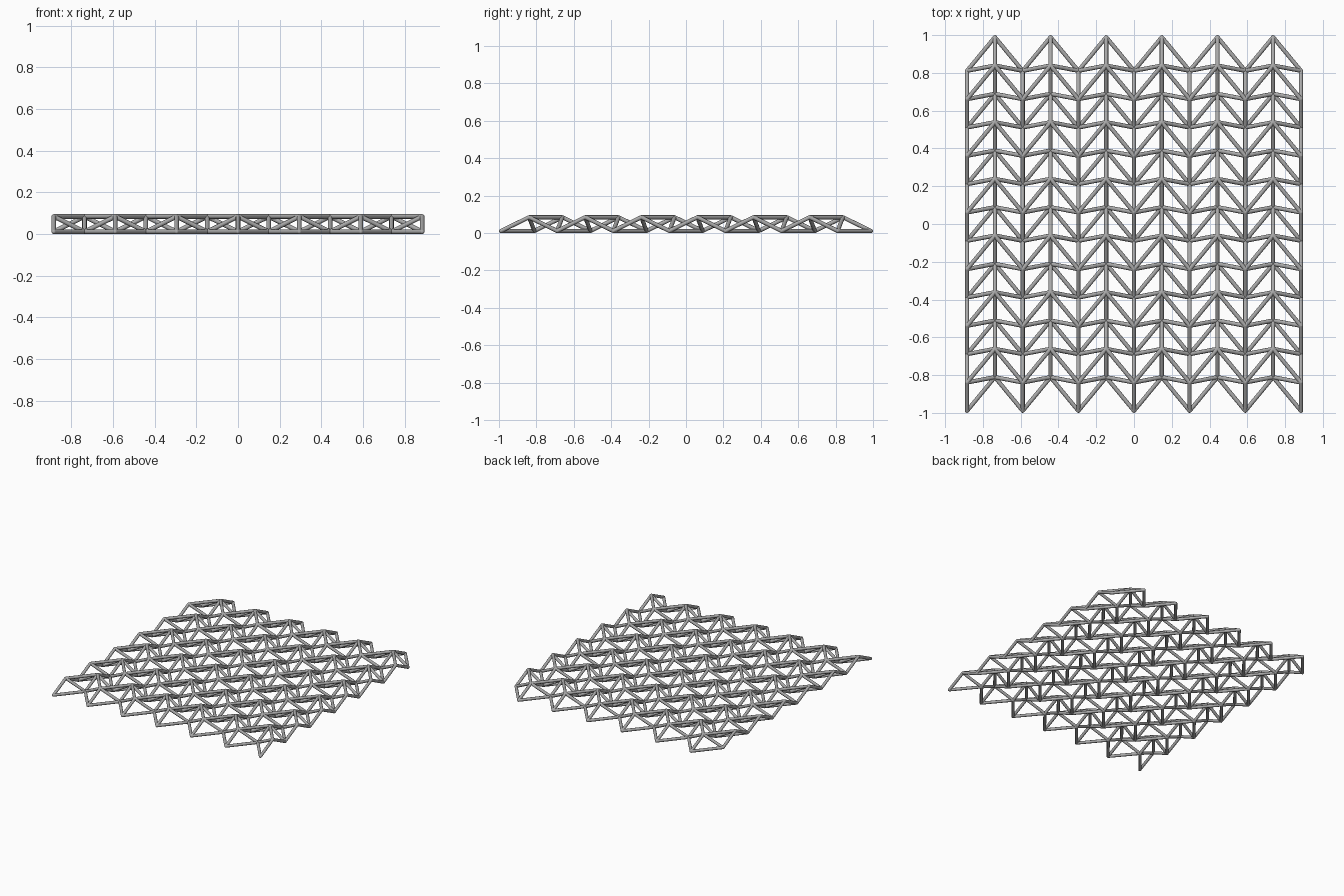
import bpy
import bmesh
from mathutils import Matrix, Vector

cube = bpy.data.objects.get("Cube")
if cube:
    bpy.data.objects.remove(cube, do_unlink=True)

COLUMNS, ROWS = 13, 13
STEP_X, STEP_Y, ZIGZAG = 0.1473, 0.15, 0.178
RADIUS, RISE = 0.011, 0.073
SIDES = 12

steel = bpy.data.materials.new("steel grey")
steel.use_nodes = True
grey = (0.4, 0.4, 0.4, 1)
steel.diffuse_color = grey
steel.node_tree.nodes["Principled BSDF"].inputs["Base Color"].default_value = grey


def node(i, j):
    """Joint of the folded lattice: odd columns shift back, odd rows rise."""
    return Vector(((i - (COLUMNS - 1) / 2) * STEP_X,
                   RADIUS - 1 + j * STEP_Y + (i % 2) * ZIGZAG,
                   RADIUS + (j % 2) * RISE))


def finish(bm, name):
    for face in bm.faces:
        face.smooth = True
    mesh = bpy.data.meshes.new(name)
    bm.to_mesh(mesh)
    bm.free()
    mesh.materials.append(steel)
    obj = bpy.data.objects.new(name, mesh)
    bpy.context.collection.objects.link(obj)


def tubes(name, pairs):
    bm = bmesh.new()
    for a, b in pairs:
        along = b - a
        turn = along.to_track_quat('Z', 'Y').to_matrix().to_4x4()
        bmesh.ops.create_cone(bm, segments=SIDES, cap_ends=False,
                              radius1=RADIUS, radius2=RADIUS, depth=along.length,
                              matrix=Matrix.Translation((a + b) / 2) @ turn)
    finish(bm, name)


# Zigzag bars running across each ridge and valley
tubes("zigzag_bars", [(node(i, j), node(i + 1, j))
                      for i in range(COLUMNS - 1) for j in range(ROWS)])

# Bars climbing and falling along each column
tubes("column_bars", [(node(i, j), node(i, j + 1))
                      for i in range(COLUMNS) for j in range(ROWS - 1)])

# Short diagonal brace across every panel
braces = []
for i in range(COLUMNS - 1):
    even, odd = (i, i + 1) if i % 2 == 0 else (i + 1, i)
    braces += [(node(even, j), node(odd, j - 1)) for j in range(1, ROWS)]
tubes("panel_braces", braces)

# Rounded joints closing the tube ends
joints = bmesh.new()
for i in range(COLUMNS):
    for j in range(ROWS):
        bmesh.ops.create_uvsphere(joints, u_segments=SIDES, v_segments=8, radius=RADIUS,
                                  matrix=Matrix.Translation(node(i, j)))
finish(joints, "joints")
